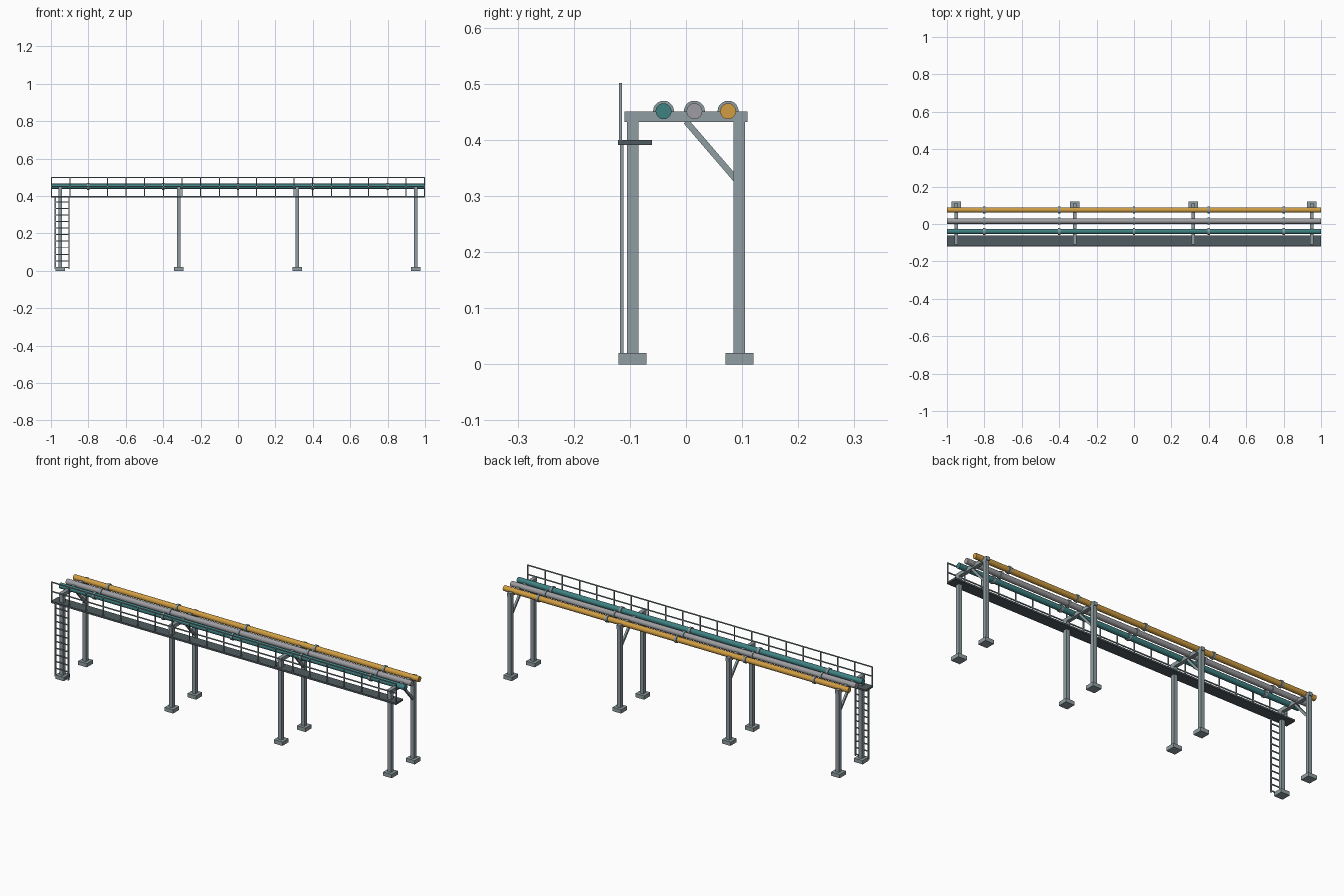
import bpy
import bmesh
from math import radians
from mathutils import Matrix, Vector

cube = bpy.data.objects.get("Cube")
if cube:
    bpy.data.objects.remove(cube, do_unlink=True)


def material(name, r, g, b):
    m = bpy.data.materials.new(name)
    m.use_nodes = True
    m.diffuse_color = (r, g, b, 1)
    m.node_tree.nodes["Principled BSDF"].inputs["Base Color"].default_value = (r, g, b, 1)
    return m


STEEL = material("pale steel", 0.28, 0.34, 0.36)
DARK = material("dark grating", 0.08, 0.105, 0.115)
TEAL = material("teal paint", 0.05, 0.22, 0.225)
GREY = material("light grey paint", 0.34, 0.34, 0.36)
YELLOW = material("ochre paint", 0.63, 0.34, 0.055)


def finish(name, bm, mat):
    mesh = bpy.data.meshes.new(name)
    bm.to_mesh(mesh)
    bm.free()
    mesh.materials.append(mat)
    obj = bpy.data.objects.new(name, mesh)
    bpy.context.collection.objects.link(obj)
    return obj


def add_box(bm, centre, size, rotation=Matrix()):
    bmesh.ops.create_cube(bm, size=1, matrix=Matrix.Translation(centre)
                          @ rotation @ Matrix.Diagonal((*size, 1)))


def add_rod(bm, a, b, radius, sides=16):
    a, b = Vector(a), Vector(b)
    turn = (b - a).to_track_quat('Z', 'Y').to_matrix().to_4x4()
    bmesh.ops.create_cone(bm, cap_ends=True, segments=sides, radius1=radius, radius2=radius,
                          depth=(b - a).length, matrix=Matrix.Translation((a + b) / 2) @ turn)


def smooth(obj):
    bpy.ops.object.select_all(action='DESELECT')
    obj.select_set(True)
    bpy.context.view_layer.objects.active = obj
    bpy.ops.object.shade_smooth_by_angle(angle=radians(40))


# Portal frames: footings, columns, cross beam and knee brace
BEAM_Z, COL_Y = 0.441, 0.095
for i in range(4):
    x = -0.95 + i * 1.9 / 3
    for side, y in (("front", -COL_Y), ("back", COL_Y)):
        bm = bmesh.new()
        add_box(bm, (x, y, 0.01), (0.05, 0.05, 0.02))
        finish(f"{side}_footing_{i + 1}", bm, STEEL)
        bm = bmesh.new()
        add_box(bm, (x, y, 0.226), (0.02, 0.02, 0.412))
        finish(f"{side}_column_{i + 1}", bm, STEEL)
    bm = bmesh.new()
    add_box(bm, (x, 0, BEAM_Z), (0.02, 0.219, 0.019))
    finish(f"cross_beam_{i + 1}", bm, STEEL)
    bm = bmesh.new()
    top, low = Vector((x, 0, 0.433)), Vector((x, 0.092, 0.326))
    add_box(bm, (top + low) / 2, (0.011, 0.011, (low - top).length),
            (low - top).to_track_quat('Z', 'X').to_matrix().to_4x4())
    finish(f"knee_brace_{i + 1}", bm, STEEL)

# Pipes with couplings
PIPE_Z = 0.451
for name, y, mat in (("teal", -0.04, TEAL), ("grey", 0.015, GREY), ("ochre", 0.075, YELLOW)):
    bm = bmesh.new()
    add_rod(bm, (-1, y, PIPE_Z), (1, y, PIPE_Z), 0.0142, 20)
    smooth(finish(f"{name}_pipe", bm, mat))
    bm = bmesh.new()
    for k in range(-2, 3):
        add_rod(bm, (k * 0.4 - 0.006, y, PIPE_Z), (k * 0.4 + 0.006, y, PIPE_Z), 0.0187, 20)
    smooth(finish(f"{name}_pipe_couplings", bm, STEEL))

# Walkway deck
bm = bmesh.new()
add_box(bm, (0, -0.091, 0.3955), (2, 0.06, 0.009))
finish("walkway_deck", bm, DARK)

# Handrail: posts, top rail and middle rail
RAIL_Y = -0.1165
bm = bmesh.new()
for k in range(21):
    add_box(bm, (-0.9975 + k * 0.09975, RAIL_Y, 0.45), (0.005, 0.005, 0.1))
finish("handrail_posts", bm, STEEL)
for name, z in (("top_rail", 0.4985), ("middle_rail", 0.45)):
    bm = bmesh.new()
    add_box(bm, (0, RAIL_Y, z), (2, 0.005, 0.005))
    finish(name, bm, STEEL)

# Access ladder
LADDER_Y, LEFT, RIGHT = -0.1145, -0.903, -0.977
bm = bmesh.new()
for x in (LEFT, RIGHT):
    add_box(bm, (x, LADDER_Y, 0.203), (0.006, 0.007, 0.386))
finish("ladder_stiles", bm, STEEL)
bm = bmesh.new()
for k in range(11):
    z = 0.018 + k * 0.035
    add_box(bm, ((LEFT + RIGHT) / 2, LADDER_Y, z), (LEFT - RIGHT, 0.005, 0.005))
finish("ladder_rungs", bm, STEEL)
